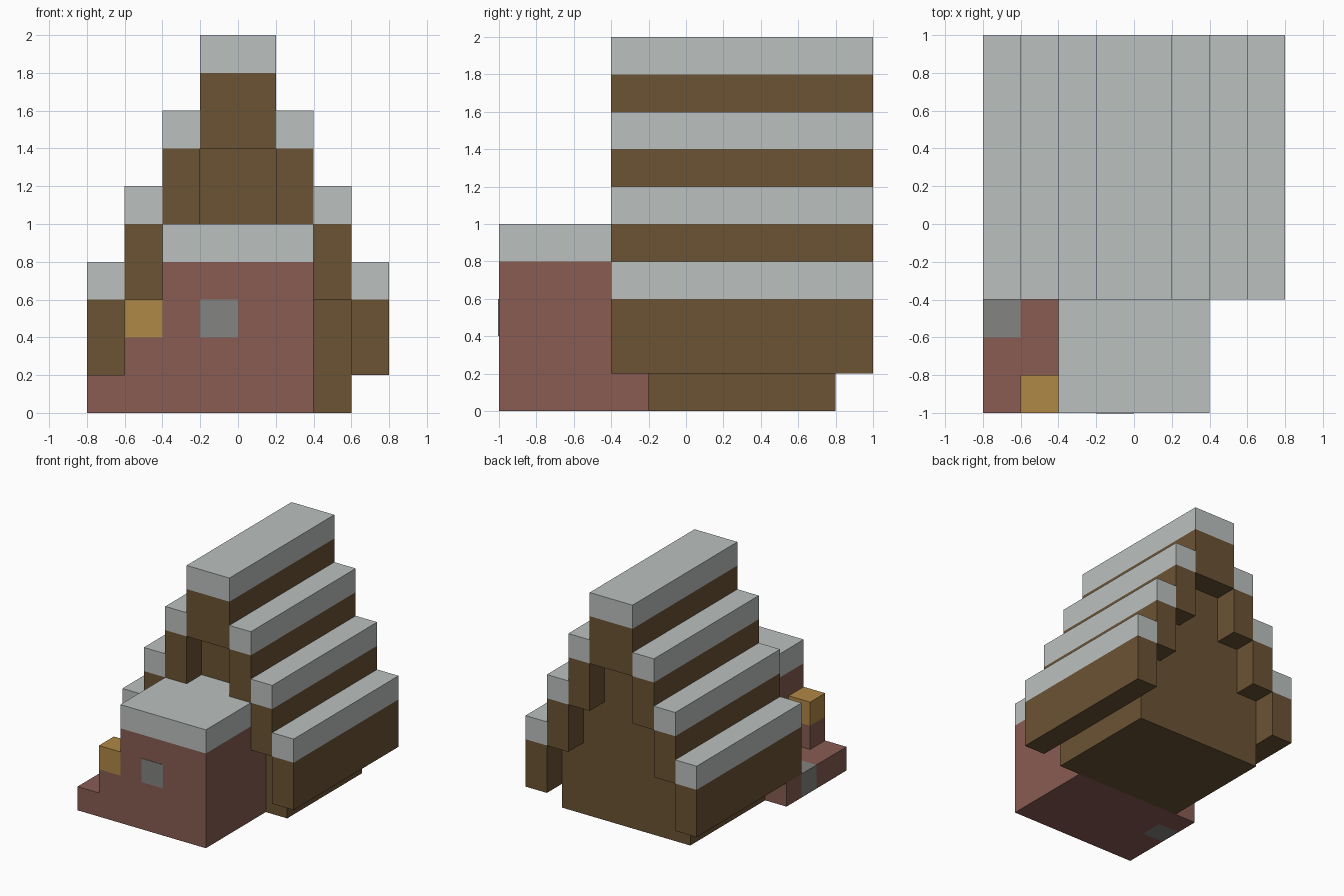
import bpy
import bmesh

old = bpy.data.objects.get("Cube")
if old:
    bpy.data.objects.remove(old, do_unlink=True)

U = 0.2  # block size


def material(name, rgb):
    lin = [((c / 255 + 0.055) / 1.055) ** 2.4 for c in rgb]
    m = bpy.data.materials.new(name)
    m.use_nodes = True
    m.diffuse_color = (*lin, 1)
    bsdf = m.node_tree.nodes["Principled BSDF"]
    bsdf.inputs["Base Color"].default_value = (*lin, 1)
    bsdf.inputs["Roughness"].default_value = 0.9
    return m


wood = material("brown wood", (107, 83, 52))
snow = material("pale snow", (187, 192, 191))
brick = material("red brick", (136, 92, 83))
lamp = material("amber lamp", (176, 136, 70))
stone = material("grey stone", (131, 132, 129))


def finish(name, bm, mat):
    bmesh.ops.recalc_face_normals(bm, faces=bm.faces)
    mesh = bpy.data.meshes.new(name)
    bm.to_mesh(mesh)
    bm.free()
    mesh.materials.append(mat)
    obj = bpy.data.objects.new(name, mesh)
    bpy.context.collection.objects.link(obj)
    return obj


def block(name, mat, xs, ys, zs):
    """Box spanning three ranges, measured in blocks."""
    bm = bmesh.new()
    bmesh.ops.create_cube(bm, size=1)
    for v in bm.verts:
        for i, (a, b) in enumerate((xs, ys, zs)):
            v.co[i] = U * (a if v.co[i] < 0 else b)
    return finish(name, bm, mat)


def prism(name, mat, outline, ys):
    """Extrude an x-z outline from front to back."""
    bm = bmesh.new()
    face = bm.faces.new([bm.verts.new((x * U, ys[0] * U, z * U)) for x, z in outline])
    out = bmesh.ops.extrude_face_region(bm, geom=[face])
    moved = [g for g in out["geom"] if isinstance(g, bmesh.types.BMVert)]
    bmesh.ops.translate(bm, verts=moved, vec=(0, (ys[1] - ys[0]) * U, 0))
    return finish(name, bm, mat)


# House body with stepped gables
half = [(3, 0), (3, 3), (2, 3), (2, 5), (1, 5), (1, 7)]
prism("house_body", wood, half + [(-x, z) for x, z in reversed(half)], (-1, 4))

# Stepped roof: wooden beams topped with snow
roof_y = (-2, 5)
for step in range(3):
    x, z = 3 - step, 1 + 2 * step
    for side, xs in (("left", (x, x + 1)), ("right", (-x - 1, -x))):
        block(f"{side}_roof_beam_{step + 1}", wood, xs, roof_y, (z, z + 2))
        block(f"{side}_roof_snow_{step + 1}", snow, xs, roof_y, (z + 2, z + 3))
block("ridge_beam", wood, (-1, 1), roof_y, (7, 9))
block("ridge_snow", snow, (-1, 1), roof_y, (9, 10))

# Brick front annexe with snow on top and a small window
block("annexe_walls", brick, (-2, 2), (-5, -1), (0, 4))
block("annexe_snow", snow, (-2, 2), (-5, -1), (4, 5))
block("annexe_window", stone, (-1, 0), (-5.02, -4.99), (2, 3))

# Low brick terrace with a stone block set in its edge
block("terrace_inner", brick, (-3, -2), (-5, -1), (0, 1))
block("terrace_front", brick, (-4, -3), (-5, -3), (0, 1))
block("terrace_stone", stone, (-4, -3), (-3, -2), (0, 1))
block("terrace_back", brick, (-4, -3), (-2, -1), (0, 1))

# Lamp on a brick post
block("lamp_post", brick, (-3, -2), (-5, -4), (1, 2))
block("lamp", lamp, (-3, -2), (-5, -4), (2, 3))
